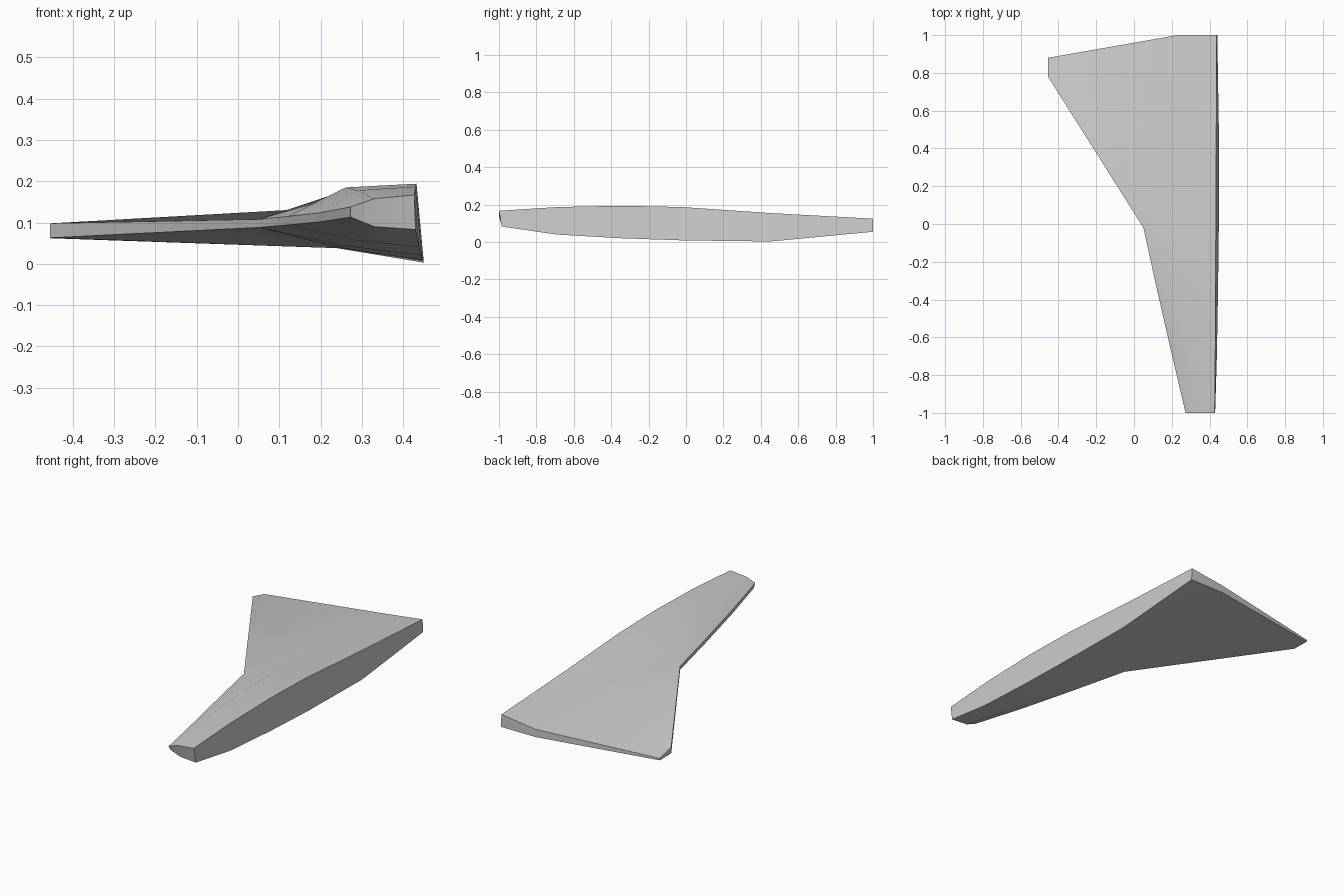
import bpy, bmesh

if "Cube" in bpy.data.objects:
    bpy.data.objects.remove(bpy.data.objects["Cube"])

# Stations along the root: y, then (x, top z, bottom z) for leading edge, mid chord and root top,
# and finally the x of the root's lower edge
STATIONS = [
    (-1.00, (.273, .138, .113), (.33, .158, .090), (.427, .167, .083), .430),
    (-0.69, (.200, .124, .102), (.29, .178, .057), (.430, .187, .040), .439),
    (-0.34, (.120, .115, .094), (.26, .185, .043), (.432, .194, .020), .445),
    (-0.02, (.050, .108, .088), (.24, .171, .040), (.433, .187, .009), .449),
    (0.45, None, (.24, .137, .038), (.435, .155, .003), .450),
    (1.00, None, (.23, .098, .055), (.438, .125, .055), .441),
]
TIP = [(-.455, .78, .098, .063), (-.455, .88, .073, .062)]

metal = bpy.data.materials.new("light grey")
metal.diffuse_color = (.6, .6, .6, 1)
metal.use_nodes = True
metal.node_tree.nodes["Principled BSDF"].inputs["Base Color"].default_value = metal.diffuse_color

bm = bmesh.new()


def pair(x, y, top, bottom, x_low=None, y_low=None):
    """Upper and lower vertex at one point of the planform."""
    return (bm.verts.new((x, y, top)),
            bm.verts.new((x if x_low is None else x_low, y if y_low is None else y_low, bottom)))


lead, mid, root = [], [], []
for y, le, mc, rt, x_low in STATIONS:
    y_low = -.985 if y == -1 else y
    if le:
        lead.append(pair(le[0], y, le[1], le[2], None, y_low))
    mid.append(pair(mc[0], y, mc[1], mc[2], None, y_low))
    root.append(pair(rt[0], y, rt[1], rt[2], x_low, y_low))
tip_front, tip_back = [pair(*t) for t in TIP]


def skins(*points):
    """Matching upper and lower faces."""
    bm.faces.new([p[0] for p in points])
    bm.faces.new([p[1] for p in reversed(points)])


# Inner skin, then forward strake, then outer panel
for i in range(5):
    skins(mid[i], root[i], root[i + 1], mid[i + 1])
for i in range(3):
    skins(lead[i], mid[i], mid[i + 1], lead[i + 1])
skins(lead[3], mid[3], mid[4])
skins(lead[3], mid[4], tip_front)
skins(tip_front, mid[4], tip_back)
skins(tip_back, mid[4], mid[5])

# Edge band all around: root, trailing edge, tip, leading edge and nose
rim = root + [mid[5], tip_back, tip_front] + lead[::-1] + [mid[0]]
for a, b in zip(rim, rim[1:] + rim[:1]):
    bm.faces.new((a[0], a[1], b[1], b[0]))

bmesh.ops.recalc_face_normals(bm, faces=bm.faces[:])
mesh = bpy.data.meshes.new("wing")
bm.to_mesh(mesh)
bm.free()
mesh.materials.append(metal)
wing = bpy.data.objects.new("wing", mesh)
bpy.context.collection.objects.link(wing)
bpy.context.view_layer.objects.active = wing
wing.select_set(True)
bpy.ops.object.shade_smooth_by_angle(angle=0.5)
